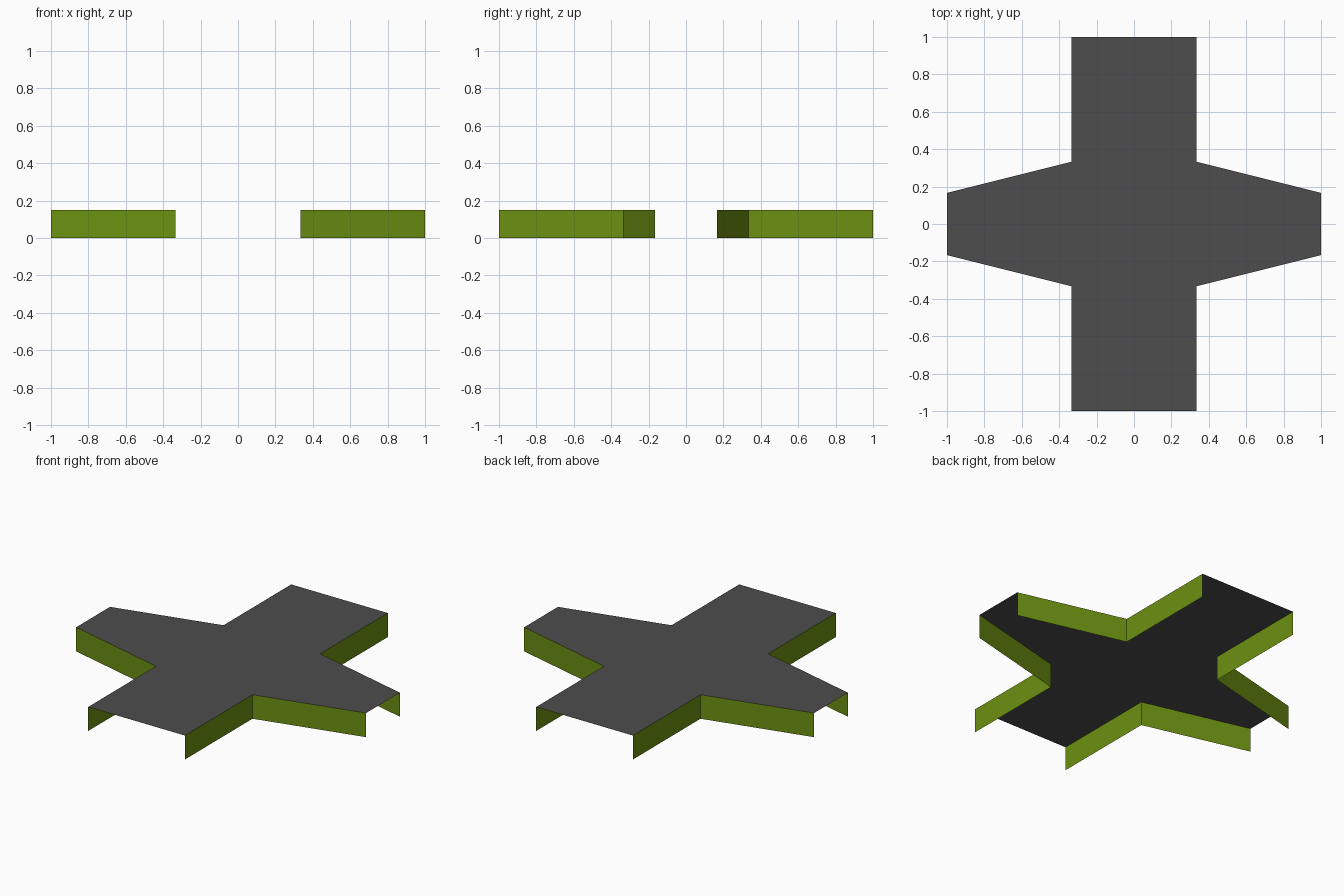
import bpy
import bmesh

if "Cube" in bpy.data.objects:
    bpy.data.objects.remove(bpy.data.objects["Cube"])

H = 0.15            # height of the deck
A, B = 1 / 3, 1 / 6  # half widths: long road, narrow ends of side roads


def material(name, rgb):
    m = bpy.data.materials.new(name)
    m.diffuse_color = (*rgb, 1)
    m.use_nodes = True
    m.node_tree.nodes["Principled BSDF"].inputs["Base Color"].default_value = m.diffuse_color
    return m


asphalt = material("dark_grey_asphalt", (0.075, 0.075, 0.075))
grass = material("grass_green", (0.15, 0.28, 0.006))


def make_object(name, faces, mat):
    bm = bmesh.new()
    for pts in faces:
        bm.faces.new([bm.verts.new(p) for p in pts])
    bmesh.ops.remove_doubles(bm, verts=bm.verts, dist=1e-5)
    mesh = bpy.data.meshes.new(name)
    bm.to_mesh(mesh)
    bm.free()
    mesh.materials.append(mat)
    obj = bpy.data.objects.new(name, mesh)
    bpy.context.collection.objects.link(obj)
    return obj


# Road deck: long straight strip plus two tapering side arms, open underneath
deck = [[(-A, -1, H), (A, -1, H), (A, -A, H), (-A, -A, H)],
        [(-A, -A, H), (A, -A, H), (A, A, H), (-A, A, H)],
        [(-A, A, H), (A, A, H), (A, 1, H), (-A, 1, H)],
        [(A, -A, H), (1, -B, H), (1, B, H), (A, A, H)],
        [(-A, A, H), (-1, B, H), (-1, -B, H), (-A, -A, H)]]
make_object("road_deck", deck, asphalt)

# Bank in each corner: two thin walls, facing outward; road ends stay open
for sx, side in ((-1, "left"), (1, "right")):
    for sy, end in ((-1, "front"), (1, "back")):
        path = [(sx * A, sy), (sx * A, sy * A), (sx, sy * B)]
        if sx * sy > 0:
            path.reverse()
        walls = [[(*p, 0), (*q, 0), (*q, H), (*p, H)]
                 for p, q in zip(path, path[1:])]
        make_object(f"{end}_{side}_bank", walls, grass)
